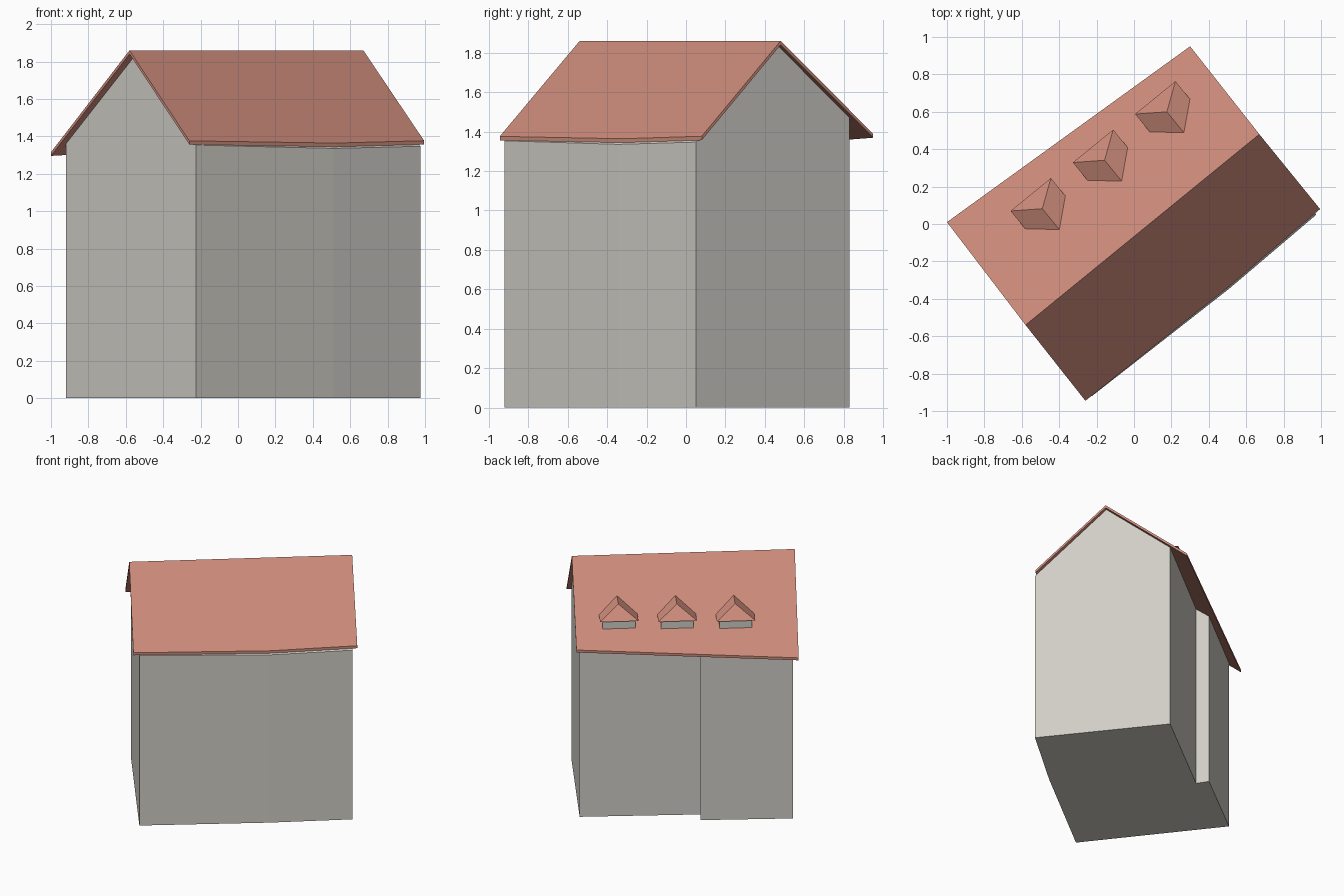
import bpy
import bmesh
from mathutils import Vector

cube = bpy.data.objects.get("Cube")
if cube:
    bpy.data.objects.remove(cube, do_unlink=True)


def material(name, colour):
    m = bpy.data.materials.new(name)
    m.use_nodes = True
    m.diffuse_color = (*colour, 1)
    m.node_tree.nodes["Principled BSDF"].inputs["Base Color"].default_value = (*colour, 1)
    return m


plaster = material("grey plaster", (0.63, 0.615, 0.565))
tiles = material("red roof tiles", (0.60, 0.255, 0.193))


def build(name, verts, faces, mat):
    bm = bmesh.new()
    vs = [bm.verts.new(v) for v in verts]
    for f in faces:
        bm.faces.new([vs[i] for i in f])
    bmesh.ops.recalc_face_normals(bm, faces=bm.faces)
    mesh = bpy.data.meshes.new(name)
    bm.to_mesh(mesh)
    bm.free()
    mesh.materials.append(mat)
    obj = bpy.data.objects.new(name, mesh)
    bpy.context.collection.objects.link(obj)
    return obj


# House axes: along the ridge, and outward down the rear slope
RIDGE_Z = 1.86
RIDGE_W = Vector((-0.58, -0.54))
RIDGE_E = Vector((0.67, 0.48))
ALONG = (RIDGE_E - RIDGE_W).normalized()
REAR = Vector((-ALONG.y, ALONG.x))
THICK = 0.02


def roof_z(p):
    d = (Vector(p) - RIDGE_W).dot(REAR)
    return RIDGE_Z - (0.787 * d if d > 0 else -0.9375 * d)


def on_ridge(a, b):
    """Point where the line a-b passes under the ridge."""
    a, b = Vector(a), Vector(b)
    da, db = ((p - RIDGE_W).dot(REAR) for p in (a, b))
    return a.lerp(b, da / (da - db))


def prism(bottom, top, caps):
    """Side quads between two loops plus caps on both loops."""
    n = len(bottom)
    faces = [(i, (i + 1) % n, n + (i + 1) % n, n + i) for i in range(n)]
    for c in caps:
        faces.append(tuple(n + i for i in c))
    return bottom + top, faces


# Walls: footprint with a slightly bent front and a step in the rear
south, bend, east = (-0.225, -0.92), (0.51, -0.345), (0.975, 0.05)
north, step_in, step_out, west = (0.356, 0.83), (-0.34, 0.292), (-0.392, 0.375), (-0.92, -0.03)
plan = [south, bend, east, on_ridge(east, north), north, step_in, step_out, west, on_ridge(west, south)]
low = [(p[0], p[1], 0) for p in plan]
high = [(p[0], p[1], roof_z(p) - THICK) for p in plan]
verts, faces = prism(low, high, [(0, 1, 2, 3, 8), (3, 4, 5, 6, 7, 8)])
faces.append(tuple(range(len(plan))))
build("house_walls", verts, faces, plaster)

# Main roof: thin sheet folded at the ridge
plan = [(-0.26, -0.945), (0.52, -0.325), (0.995, 0.08), RIDGE_E, (0.30, 0.95), (-1.0, 0.01), RIDGE_W]
upper = [(p[0], p[1], roof_z(p)) for p in plan]
lower = [(x, y, z - THICK) for x, y, z in upper]
slopes = [(0, 1, 2, 3, 6), (3, 4, 5, 6)]
verts, faces = prism(lower, upper, slopes)
build("main_roof", verts, faces + slopes, tiles)

# Dormers: small hipped roofs on low walls, repeated along the rear slope
CENTRE = (Vector((-0.55, 0.155)) - RIDGE_W).dot(ALONG)
EAVE_Z, TOP_Z = 1.545, 1.639
HALF = 0.139


def local(a, d, z):
    p = RIDGE_W + ALONG * (CENTRE + a) + REAR * d
    return (p.x, p.y, z)


roof_verts = [local(-HALF, 0.523, EAVE_Z), local(HALF, 0.523, EAVE_Z),
              local(HALF, 0.40, EAVE_Z), local(-HALF, 0.40, EAVE_Z),
              local(0, 0.425, TOP_Z), local(0, 0.281, TOP_Z)]
roof_faces = [(0, 1, 4), (1, 2, 5, 4), (0, 4, 5, 3), (2, 3, 5), (0, 3, 2, 1)]

W = 0.118
ends = [(-W, 0.49), (W, 0.49), (W, 0.38), (-W, 0.38)]
wall_verts, wall_faces = prism([local(a, d, 1.45) for a, d in ends],
                               [local(a, d, EAVE_Z) for a, d in ends], [(0, 1, 2, 3)])
wall_faces.append((0, 1, 2, 3))

for i, side in enumerate(("west", "middle", "east")):
    shift = Vector((0.333, 0.259, 0.008)) * i
    build("dormer_roof_" + side, [Vector(v) + shift for v in roof_verts], roof_faces, tiles)
    build("dormer_wall_" + side, [Vector(v) + shift for v in wall_verts], wall_faces, plaster)
